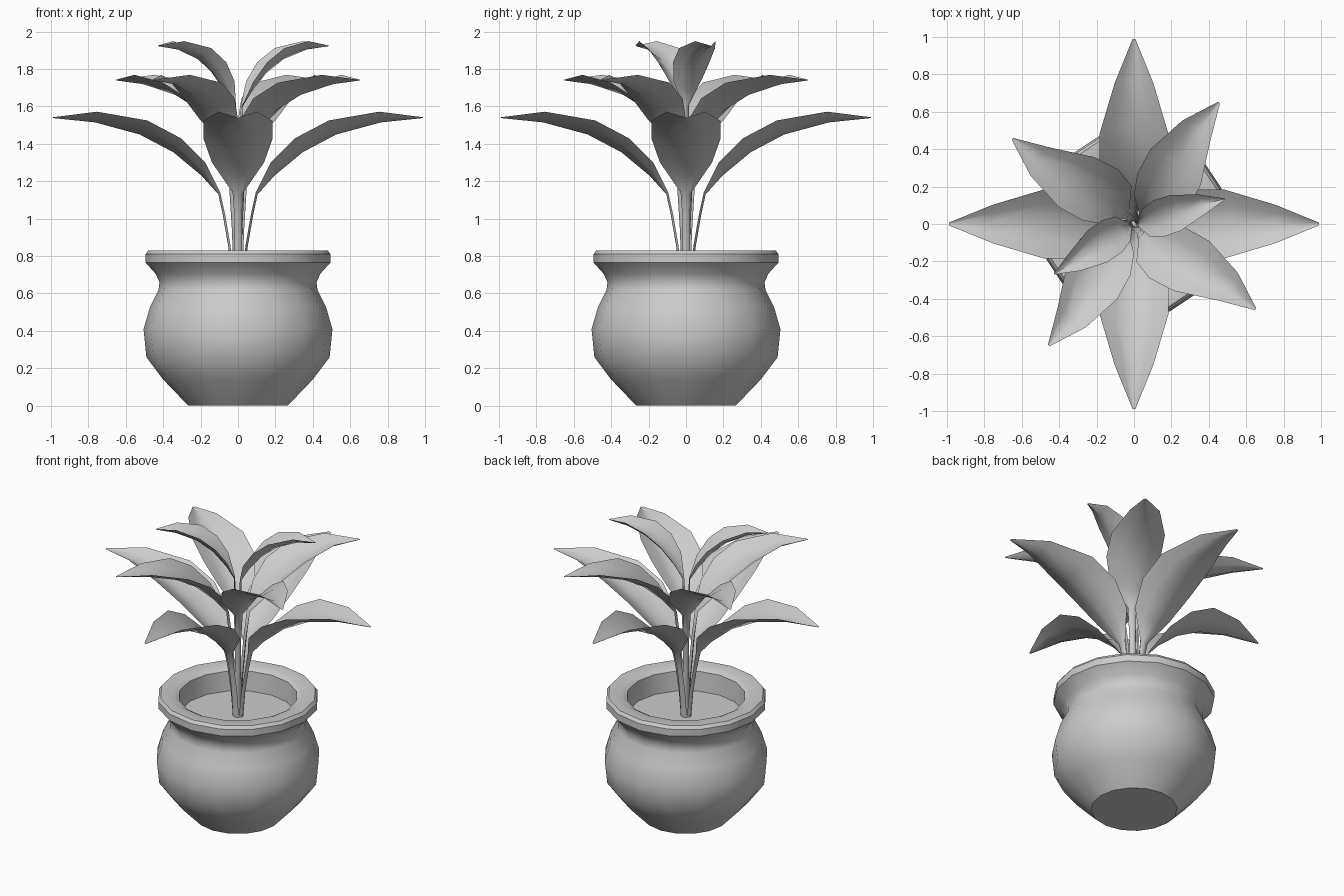
import bpy
from math import sin, cos, pi, radians

if "Cube" in bpy.data.objects:
    bpy.data.objects.remove(bpy.data.objects["Cube"])


def make(name, verts, faces, angle):
    me = bpy.data.meshes.new(name)
    me.from_pydata(verts, [], faces)
    ob = bpy.data.objects.new(name, me)
    bpy.context.collection.objects.link(ob)
    bpy.ops.object.select_all(action='DESELECT')
    ob.select_set(True)
    bpy.context.view_layer.objects.active = ob
    bpy.ops.object.shade_smooth_by_angle(angle=radians(angle))
    return ob


def lathe(name, profile, n=16, cap_first=False, cap_last=False):
    verts = [(r * cos(2 * pi * i / n), r * sin(2 * pi * i / n), z)
             for r, z in profile for i in range(n)]
    faces = [(k * n + i, k * n + (i + 1) % n, (k + 1) * n + (i + 1) % n, (k + 1) * n + i)
             for k in range(len(profile) - 1) for i in range(n)]
    if cap_first:
        faces.append(tuple(reversed(range(n))))
    if cap_last:
        m = (len(profile) - 1) * n
        faces.append(tuple(range(m, m + n)))
    return make(name, verts, faces, 35)


# Pot: rounded belly, neck, thick rim and inner wall
lathe("pot", [(.265, 0), (.28, .015), (.40, .14), (.49, .26), (.505, .41), (.47, .53),
              (.425, .62), (.42, .66), (.44, .705), (.485, .755), (.495, .765),
              (.495, .81), (.48, .83), (.40, .83), (.365, .81), (.355, .67)],
      cap_first=True)

# Soil disc
lathe("soil", [(.36, .68)], cap_last=True)

# Blade stations relative to the blade base: rib r, rib z, edge r, edge z, half width, sway
BLADE = [
    (0, 0, -.01, .01, .028, .5),
    (.09, .10, .07, .17, .135, 1),
    (.24, .225, .20, .30, .18, .7),
    (.42, .32, .38, .395, .178, .2),
    (.66, .385, .65, .442, .10, -.4),
    (.885, .408, .885, .412, .007, 0),
]


def leaf(name, angle, foot, base, s, w, h, sway=0):
    """foot/base are (r, z); s, h and w scale length, height and width."""
    a = radians(angle)
    (fr, fz), (br, bz) = foot, base
    rows = []
    # stalk, a narrow folded strip
    for t in (0, .4, .75):
        r = fr + (br - fr) * t ** 1.5
        z = fz + (bz - fz) * t
        rows.append((r, z, r - .013, z, .023 * (1 - .2 * t), sway * t * .5))
    # blade
    for rr, rz, er, ez, hw, sw in BLADE:
        rows.append((br + rr * s, bz + rz * h, br + er * s, bz + ez * h, hw * w, sw * sway))
    verts, faces = [], []
    for rr, rz, er, ez, hw, sw in rows:
        for t in (-1, -.55, 0, .55, 1):
            f = abs(t) ** 1.4
            r, z, p = rr + (er - rr) * f, rz + (ez - rz) * f, sw + hw * t
            verts.append((r * cos(a) + p * sin(a), r * sin(a) - p * cos(a), z))
    for k in range(len(rows) - 1):
        for j in range(4):
            b = k * 5 + j
            faces.append((b + 1, b, b + 5, b + 6))
    return make(name, verts, faces, 60)


# Three tiers of leaves
for i in range(4):
    leaf(f"lower_leaf_{i + 1}", 90 * i, (.035, .67), (.105, 1.13), 1, 1.03, 1)
    leaf(f"middle_leaf_{i + 1}", 55 + 90 * i, (.018, .67), (.07, 1.38), .817, .92, .88, .035)
for i, ang in enumerate((15.4, 212)):
    leaf(f"top_leaf_{i + 1}", ang, (.01, .67), (.025, 1.60), .54, .56, .79, .01)
